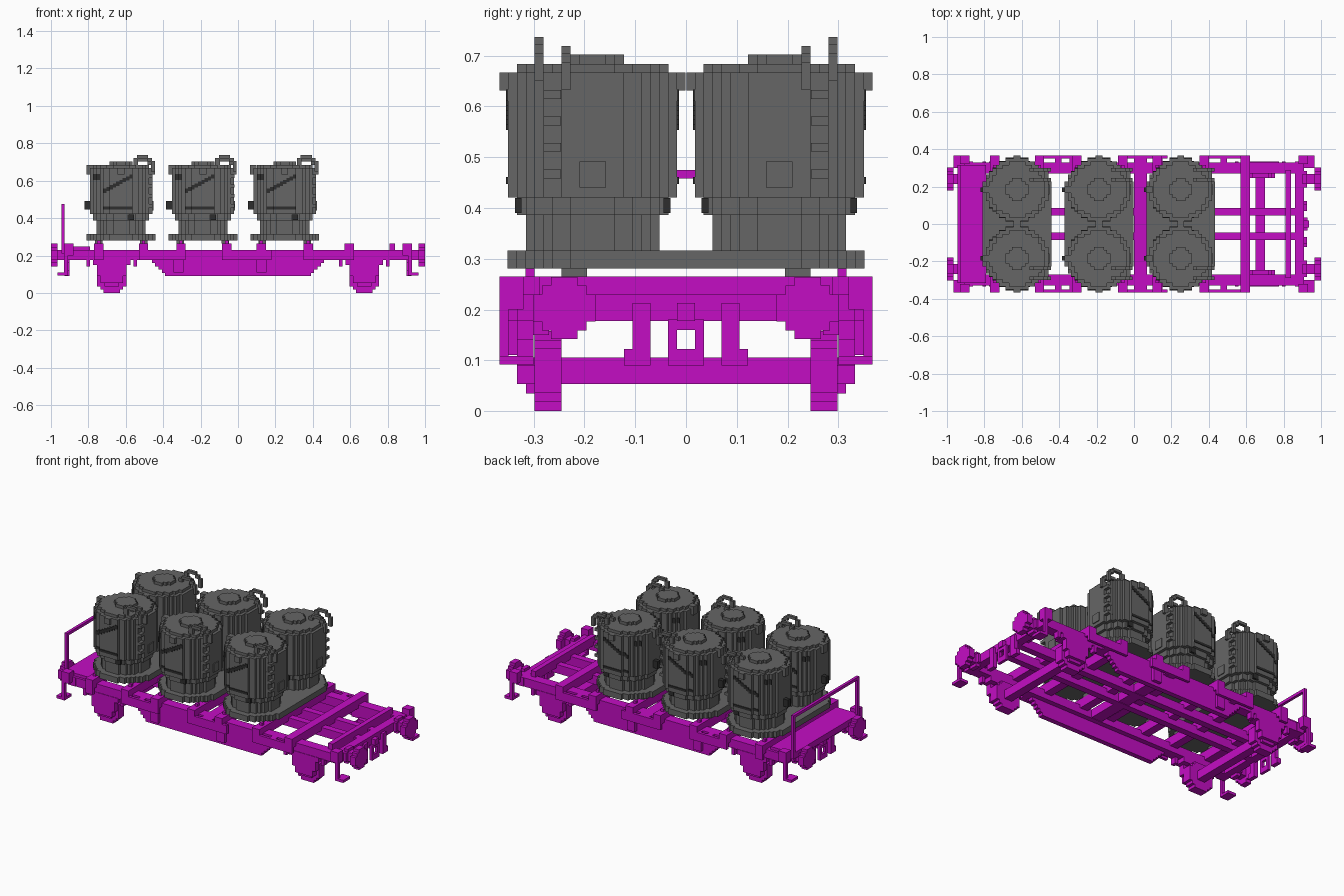
import bpy, bmesh, math
from mathutils import Matrix, Vector

V = 2 / 114  # width of one block

if "Cube" in bpy.data.objects:
    bpy.data.objects.remove(bpy.data.objects["Cube"])


def material(name, rgb):
    m = bpy.data.materials.new(name)
    m.use_nodes = True
    m.diffuse_color = (*rgb, 1)
    m.node_tree.nodes["Principled BSDF"].inputs["Base Color"].default_value = (*rgb, 1)
    return m


MAGENTA = material("magenta paint", (0.55, 0.004, 0.55))
GREY = material("grey steel", (0.133, 0.133, 0.133))
DARK = material("dark grey marks", (0.027, 0.027, 0.027))


def finish(name, bm, mat):
    bmesh.ops.recalc_face_normals(bm, faces=bm.faces)
    mesh = bpy.data.meshes.new(name)
    bm.to_mesh(mesh)
    bm.free()
    mesh.materials.append(mat)
    ob = bpy.data.objects.new(name, mesh)
    bpy.context.collection.objects.link(ob)
    return ob


def boxes(name, mat, items, mx=False, my=False):
    """Boxes given as x0, x1, y0, y1, z0, z1, optionally mirrored in x and y."""
    bm = bmesh.new()
    for x0, x1, y0, y1, z0, z1 in items:
        for sx in ((1, -1) if mx else (1,)):
            for sy in ((1, -1) if my else (1,)):
                mid = Vector((sx * (x0 + x1), sy * (y0 + y1), z0 + z1)) / 2
                size = Matrix.Diagonal((x1 - x0, y1 - y0, z1 - z0, 1))
                bmesh.ops.create_cube(bm, size=1, matrix=Matrix.Translation(mid) @ size)
    return finish(name, bm, mat)


def half_width(k, n):
    return (round(math.sqrt(max(n * n - k * k, 0)) - 0.5) + 0.5) * V


def stepped_circle(n):
    """Outline of a blocky disc, n blocks in radius."""
    pts = []
    top = int(n - 0.5)
    for k in range(-top, top + 1):
        for p in ((half_width(k, n), (k - 0.5) * V), (half_width(k, n), (k + 0.5) * V)):
            if not pts or (Vector(p) - Vector(pts[-1])).length > 1e-6:
                pts.append(p)
    return pts + [(-x, y) for x, y in reversed(pts)]


def prism(bm, outline, lo, hi, axis, centre):
    place = {"x": lambda a, b, h: (h, a, b), "y": lambda a, b, h: (a, h, b),
             "z": lambda a, b, h: (a, b, h)}[axis]
    verts = [bm.verts.new(Vector(place(a, b, lo)) + Vector(centre)) for a, b in outline]
    face = bm.faces.new(verts)
    geo = bmesh.ops.extrude_face_region(bm, geom=[face])["geom"]
    move = Vector(place(0, 0, hi - lo))
    bmesh.ops.translate(bm, vec=move, verts=[g for g in geo if isinstance(g, bmesh.types.BMVert)])


def discs(name, mat, items):
    """Discs given as radius in blocks, lo, hi, axis, centre."""
    bm = bmesh.new()
    for n, lo, hi, axis, centre in items:
        prism(bm, stepped_circle(n), lo, hi, axis, centre)
    return finish(name, bm, mat)


# Long frame members
boxes("side_beam", MAGENTA, [(-0.9, 0.9, 0.27, 0.33, 0.177, 0.23)], my=True)
boxes("centre_beam", MAGENTA, [(-0.9, 0.9, 0.045, 0.085, 0.177, 0.23)], my=True)

# Stepped deep sill on each side
steps = 5
boxes("deep_sill", MAGENTA,
      [(-0.46 + i * V, 0.46 - i * V, 0.3, 0.33, 0.177 - (i + 1) * V, 0.177 - i * V)
       for i in range(steps)], my=True)
boxes("sill_bracket", MAGENTA,
      [(x, x + 0.053, 0.33, 0.35, 0.11, 0.23) for x in (-0.345, 0.1)], my=True)

# Cross members and load bearers
boxes("headstock", MAGENTA, [(0.86, 0.91, -0.333, 0.333, 0.177, 0.23)], mx=True)
boxes("cross_beam", MAGENTA, [(0, 0.07, -0.365, 0.365, 0.18, 0.23),
                              (0.81, 0.84, -0.29, 0.29, 0.21, 0.265)])
bearers = (-0.745, -0.505, -0.305, -0.06, 0.125, 0.375, 0.595)
boxes("load_bearer", MAGENTA,
      [(x - 0.025, x + 0.025, -0.367, 0.367, 0.21, 0.265) for x in bearers])
boxes("bearer_pin", MAGENTA,
      [(x - 0.009, x + 0.009, 0.298, 0.316, 0.26, 0.281) for x in bearers[:-1]], my=True)
boxes("outer_rail", MAGENTA,
      [(a, b, 0.35, 0.367, 0.177, 0.23)
       for a, b in ((-0.53, -0.28), (-0.085, 0.18), (0.35, 0.62), (-0.77, -0.72))] +
      [(x - 0.018, x + 0.018, 0.32, 0.36, 0.177, 0.23) for x in (-0.405, 0.035, 0.48)], my=True)

# End platform with railing
boxes("end_platform", MAGENTA, [(-0.945, -0.79, -0.315, 0.315, 0.21, 0.247)])
boxes("end_railing", MAGENTA, [(-0.945, -0.928, 0.298, 0.315, 0.23, 0.475),
                               (-0.945, -0.928, 0, 0.315, 0.458, 0.475)], my=True)

# Buffers and draw gear
parts = []
for sx in (-1, 1):
    for sy in (-1, 1):
        c = (0, sy * 0.24, 0.203)
        parts += [(3.5, sx * 0.965, sx * 1.0, "x", c), (1.5, sx * 0.9, sx * 0.97, "x", c),
                  (2.5, sx * 0.9, sx * 0.925, "x", c)]
discs("buffer", MAGENTA, parts)
boxes("draw_gear", MAGENTA, [(0.9, 0.935, -0.018, 0.018, 0.177, 0.213),
                             (0.91, 0.927, -0.035, 0.035, 0.16, 0.18),
                             (0.91, 0.927, -0.035, 0.035, 0.09, 0.122),
                             (0.91, 0.927, -0.035, -0.018, 0.12, 0.165),
                             (0.91, 0.927, 0.018, 0.035, 0.12, 0.165)], mx=True)
boxes("brake_hose", MAGENTA, [(0.9, 0.925, 0.07, 0.105, 0.09, 0.213),
                              (0.9, 0.925, 0.07, 0.122, 0.09, 0.122)], mx=True, my=True)

# Hanging corner steps
boxes("corner_step", MAGENTA, [(0.91, 0.93, 0.35, 0.367, 0.105, 0.265),
                               (0.88, 0.93, 0.32, 0.367, 0.2, 0.265),
                               (0.91, 0.965, 0.3, 0.367, 0.092, 0.108)], mx=True, my=True)

# Wheelsets and suspension
AXLE = 0.675
discs("wheel", MAGENTA,
      [(4.5, sy * 0.245, sy * 0.298, "y", (sx * AXLE, 0, 4.5 * V))
       for sx in (-1, 1) for sy in (-1, 1)])
boxes("axle", MAGENTA, [(AXLE - 0.025, AXLE + 0.025, -0.3, 0.3, 0.053, 0.105)], mx=True)
tiers = ((0.1, 0.15, 0.18, 0.27), (0.078, 0.09, 0.15, 0.3), (0.06, 0.053, 0.09, 0.28),
         (0.04, 0.035, 0.053, 0.29))
boxes("axle_guard", MAGENTA,
      [(AXLE - w, AXLE + w, y, 0.333 if w > 0.05 else 0.315, z0, z1) for w, z0, z1, y in tiers] +
      [(AXLE + s * 0.125 - 0.01, AXLE + s * 0.125 + 0.01, 0.3, 0.333, 0.14, 0.18)
       for s in (-1, 1)], mx=True, my=True)

# Base plates, each carrying two tanks
CY = 0.184
for cx in (-0.625, -0.1875, 0.25):
    bm = bmesh.new()
    outline = [(x, y + math.copysign(0.167, y)) for x, y in stepped_circle(10.5)]
    prism(bm, outline, 0.281, 0.316, "z", (cx, 0, 0))
    finish("base_plate", bm, GREY)
    boxes("base_foot", GREY, [(cx + s * 0.12 - 0.02, cx + s * 0.12 + 0.02, 0.195, 0.245, 0.263, 0.283)
                              for s in (-1, 1)], my=True)

    # Tank bodies with lid and hatch
    tiers = ((7.5, 0.316, 0.386), (8.5, 0.386, 0.421), (9.5, 0.421, 0.667),
             (8.5, 0.667, 0.684), (3.5, 0.684, 0.702))
    discs("tank_body", GREY, [(n, a, b, "z", (cx, s * CY, 0)) for n, a, b in tiers for s in (-1, 1)])

    # Lid clamps, plate, ladder rungs and lifting hoops
    boxes("lid_clamp", GREY, [(cx - 0.018, cx + 0.018, CY - 0.183, CY + 0.183, 0.632, 0.667),
                              (cx - 0.185, cx - 0.15, CY - 0.018, CY + 0.018, 0.632, 0.684),
                              (cx + 0.15, cx + 0.172, CY - 0.026, CY + 0.026, 0.44, 0.492)], my=True)
    boxes("ladder_rung", GREY, [(cx + 0.12, cx + 0.168, 0.246, 0.281, z, z + V)
                                for z in (0.458, 0.511, 0.563, 0.615)], my=True)
    boxes("lifting_hoop", GREY,
          [(cx + a, cx + b, y, y + V, z0 - d, z1 - d)
           for y, d in ((0.281, 0), (0.228, V))
           for a, b, z0, z1 in ((0.065, 0.09, 0.67, 0.722), (0.085, 0.145, 0.72, 0.737),
                                (0.14, 0.165, 0.702, 0.722), (0.16, 0.18, 0.65, 0.705))], my=True)

    # Dark valve and marks that follow the stepped wall
    boxes("valve", DARK, [(cx - 0.197, cx - 0.16, CY - 0.012, CY + 0.012, 0.447, 0.492)], my=True)
    marks = [(k, 0.535 + (k + 5) * 0.0095, 0.022) for k in range(-5, 4)]
    marks += [(k, 0.447, 0.014) for k in range(-5, 4)]
    marks += [(k, 0.605, 0.03) for k in (-8, -7)]
    wall = []
    for k, z, h in marks:
        w = half_width(k, 9.5)
        for s in (-1, 1):
            edge = sorted((CY + s * (w - 0.004), CY + s * (w + 0.004)))
            wall.append((cx + (k - 0.5) * V, cx + (k + 0.5) * V, *edge, z, z + h))
    for s in (-1, 1):
        edge = sorted((CY + s * 0.14, CY + s * 0.153))
        wall.append((cx + 0.035, cx + 0.07, *edge, 0.39, 0.42))
    boxes("dark_marks", DARK, wall, my=True)
